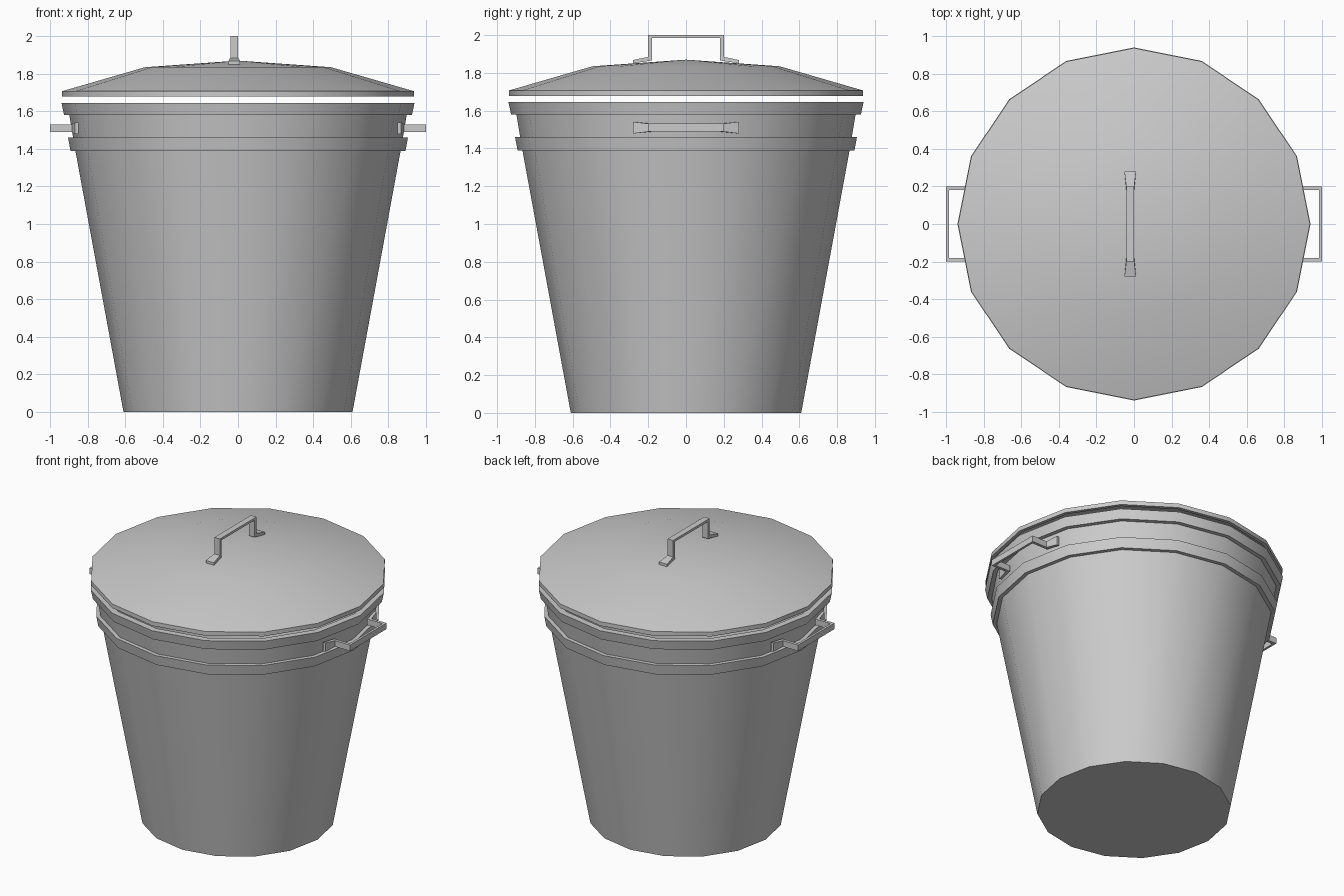
import bpy, bmesh
from math import sin, cos, pi, radians
from mathutils import Vector, Matrix

if "Cube" in bpy.data.objects:
    bpy.data.objects.remove(bpy.data.objects["Cube"])

SIDES = 16


def finish(name, bm, angle):
    bmesh.ops.recalc_face_normals(bm, faces=bm.faces)
    me = bpy.data.meshes.new(name)
    bm.to_mesh(me)
    bm.free()
    ob = bpy.data.objects.new(name, me)
    bpy.context.collection.objects.link(ob)
    bpy.ops.object.select_all(action='DESELECT')
    ob.select_set(True)
    bpy.context.view_layer.objects.active = ob
    bpy.ops.object.shade_smooth_by_angle(angle=radians(angle))
    return ob


def lathe(name, profile, angle=40):
    """Revolve (radius, z) points into a 16-sided solid; radius 0 makes a pole."""
    bm = bmesh.new()
    rings = []
    for r, z in profile:
        n = SIDES if r > 0 else 1
        rings.append([bm.verts.new((r * cos(2 * pi * i / SIDES), r * sin(2 * pi * i / SIDES), z))
                      for i in range(n)])
    for a, b in zip(rings, rings[1:]):
        for i in range(SIDES):
            j = (i + 1) % SIDES
            corners = [a[i % len(a)], a[j % len(a)], b[j % len(b)], b[i % len(b)]]
            bm.faces.new(list(dict.fromkeys(corners)))
    return finish(name, bm, angle)


def handle(name, matrix):
    """Bent strap along local y with splayed feet; its outer face lies at local z = 0."""
    # y, outer z, inner y, inner z, half width
    half = [(0.28, -0.132, 0.28, -0.15, 0.031),
            (0.20, -0.115, 0.18, -0.134, 0.021),
            (0.20, 0.0, 0.18, -0.016, 0.021)]
    path = [(-a, b, -c, d, w) for a, b, c, d, w in half] + half[::-1]
    bm = bmesh.new()
    loops = [[bm.verts.new(matrix @ Vector(p)) for p in
              ((-w, yo, zo), (w, yo, zo), (w, yi, zi), (-w, yi, zi))]
             for yo, zo, yi, zi, w in path]
    for a, b in zip(loops, loops[1:]):
        for i in range(4):
            j = (i + 1) % 4
            bm.faces.new((a[i], a[j], b[j], b[i]))
    bm.faces.new(loops[0])
    bm.faces.new(loops[-1][::-1])
    return finish(name, bm, 30)


# Tapered bin body with a rib, a rolled rim and a hollow inside
lathe("bin_body", [
    (0, 0), (0.61, 0), (0.866, 1.39),
    (0.892, 1.39), (0.905, 1.46), (0.878, 1.46),
    (0.898, 1.58), (0.926, 1.58), (0.94, 1.645),
    (0.895, 1.645), (0.60, 0.03), (0, 0.03)])

# Shallow domed lid, hollow underneath, floating just above the rim
lathe("lid", [
    (0, 1.87), (0.495, 1.835), (0.937, 1.707), (0.937, 1.678),
    (0.915, 1.678), (0.915, 1.695), (0.49, 1.82), (0, 1.855)])

# Handle on the lid
handle("lid_handle", Matrix.Translation((-0.02, 0, 2.0)))

# Handles on both sides of the body
for name, s in (("right_handle", 1), ("left_handle", -1)):
    handle(name, Matrix.Translation((s, 0, 1.51)) @ Matrix.Rotation(s * pi / 2, 4, 'Y'))
